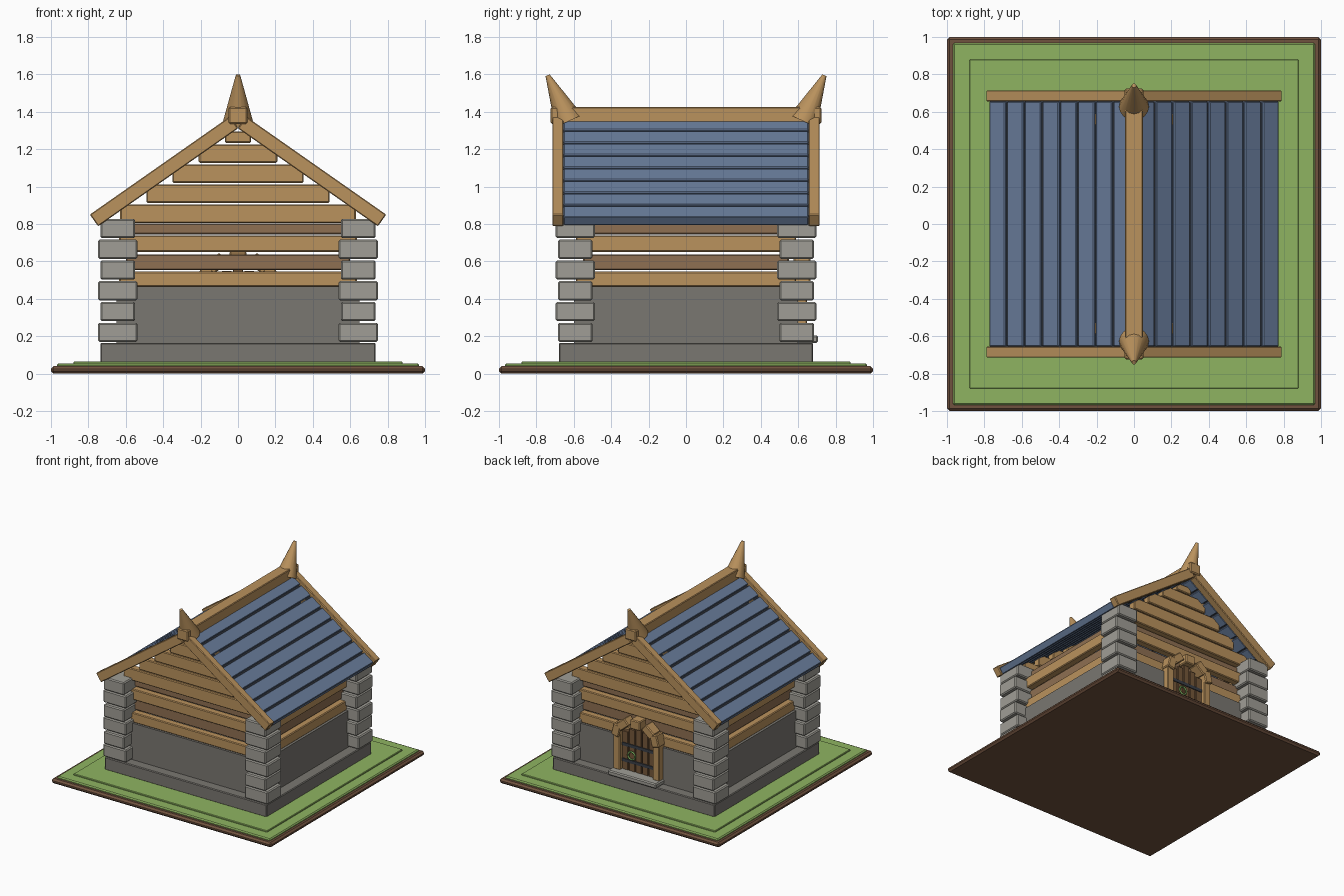
import bpy, bmesh, math
from mathutils import Matrix, Vector

cube = bpy.data.objects.get("Cube")
if cube:
    bpy.data.objects.remove(cube, do_unlink=True)


def material(name, r, g, b):
    m = bpy.data.materials.new(name)
    m.use_nodes = True
    lin = [((c / 255 + 0.055) / 1.055) ** 2.4 for c in (r, g, b)] + [1]
    m.diffuse_color = lin
    for n in m.node_tree.nodes:
        if n.type == 'BSDF_PRINCIPLED':
            n.inputs["Base Color"].default_value = lin
    return m


LIGHT_WOOD = material("light wood", 186, 146, 93)
DARK_WOOD = material("dark wood", 143, 112, 82)
DOOR_WOOD = material("door wood", 118, 88, 58)
PALE_STONE = material("pale stone", 160, 158, 150)
GREY_STONE = material("grey stone", 122, 119, 113)
GRASS = material("grass green", 143, 180, 97)
EARTH = material("earth brown", 112, 82, 62)
ROOF = material("roof blue", 106, 126, 157)
IRON = material("dark iron", 58, 62, 70)
RING = material("ring green", 125, 175, 95)


def add(name, bm, mat, bevel=0.0):
    bmesh.ops.recalc_face_normals(bm, faces=bm.faces)
    me = bpy.data.meshes.new(name)
    bm.to_mesh(me)
    bm.free()
    me.materials.append(mat)
    ob = bpy.data.objects.new(name, me)
    bpy.context.collection.objects.link(ob)
    if bevel:
        mod = ob.modifiers.new("Bevel", 'BEVEL')
        mod.width = bevel
        mod.segments = 1
    return ob


def box(name, x, y, z, mat, bevel=0.0, turn=0.0):
    """Box from (low, high) ranges, turned about its own y axis."""
    bm = bmesh.new()
    mid = Vector([(a + b) / 2 for a, b in (x, y, z)])
    size = [b - a for a, b in (x, y, z)]
    mat4 = Matrix.Translation(mid) @ Matrix.Rotation(turn, 4, 'Y') @ Matrix.Diagonal((*size, 1))
    bmesh.ops.create_cube(bm, size=1, matrix=mat4)
    return add(name, bm, mat, bevel)


def slab(name, hx, hy, z, mat, bevel=0.0):
    return box(name, (-hx, hx), (-hy, hy), z, mat, bevel)


PITCH = math.radians(35)
APEX = 1.405


def slope_board(name, side, d, off, y, mat, bevel=0.0):
    """Board lying on the roof slope: d runs down from the ridge, off is along the normal."""
    c, s = math.cos(PITCH), math.sin(PITCH)
    bm = bmesh.new()
    ring = [(d[0], off[0]), (d[1], off[0]), (d[1], off[1]), (d[0], off[1])]
    pts = [(side * (a * c + o * s), APEX - a * s + o * c) for a, o in ring]
    face = bm.faces.new([bm.verts.new((px, y[0], pz)) for px, pz in pts])
    ext = bmesh.ops.extrude_face_region(bm, geom=[face])
    bmesh.ops.translate(bm, vec=(0, y[1] - y[0], 0),
                        verts=[v for v in ext["geom"] if isinstance(v, bmesh.types.BMVert)])
    return add(name, bm, mat, bevel)


# Ground
slab("earth_base", 1, 1, (0, 0.04), EARTH, 0.014)
slab("grass", 0.968, 0.968, (0.03, 0.054), GRASS, 0.008)
slab("grass_plateau", 0.88, 0.88, (0.05, 0.065), GRASS, 0.004)

# Stone footing and lower wall
slab("foundation", 0.735, 0.68, (0.06, 0.165), GREY_STONE, 0.006)
slab("stone_wall", 0.65, 0.6, (0.16, 0.465), GREY_STONE)

# Corner stones, alternating long and short
for sx in (-1, 1):
    for sy in (-1, 1):
        for i in range(6):
            hx, hy = (0.105, 0.093) if i % 2 == 0 else (0.093, 0.105)
            cx, cy, z = sx * 0.643, sy * 0.592, 0.17 + i * 0.111
            box("corner_stone", (cx - hx, cx + hx), (cy - hy, cy + hy),
                (z, z + 0.102), PALE_STONE, 0.008)

# Timber courses on all four walls
courses = [(0.465, 0.545, 0), (0.553, 0.638, 1), (0.651, 0.738, 0), (0.745, 0.803, 1)]
for low, high, dark in courses:
    hx, hy = (0.6, 0.55) if dark else (0.635, 0.588)
    wood = DARK_WOOD if dark else LIGHT_WOOD
    for s in (-1, 1):
        ys = sorted((s * hy, s * (hy - 0.06)))
        xs = sorted((s * hx, s * (hx - 0.06)))
        box("gable_wall_log", (-hx, hx), ys, (low, high), wood, 0.006)
        box("side_wall_log", xs, (-hy, hy), (low, high), wood, 0.006)

# Stepped gable boards
for s in (-1, 1):
    for i in range(5):
        z = 0.806 + i * 0.107
        top = z + (0.099 if i < 4 else 0.06)
        hx = 0.63 - i * 0.14
        box("gable_board", (-hx, hx), sorted((s * 0.588, s * 0.528)), (z, top), LIGHT_WOOD, 0.006)

# Roof planks, backing sheet and barge boards
for side in (-1, 1):
    for i in range(8):
        d = 0.032 + i * 0.116
        slope_board("roof_plank", side, (max(d + 0.012, 0.054), d + 0.116),
                    (-0.075, -0.02), (-0.655, 0.655), ROOF, 0.005)
    slope_board("roof_backing", side, (0.05, 0.95), (-0.055, -0.035), (-0.65, 0.65), IRON)
    for s in (-1, 1):
        slope_board("barge_board", side, (0.053, 0.967), (-0.077, 0),
                    sorted((s * 0.655, s * 0.715)), LIGHT_WOOD, 0.005)

# Ridge beam, end blocks and horns
box("ridge_beam", (-0.048, 0.048), (-0.69, 0.69), (1.34, 1.425), LIGHT_WOOD, 0.005)
for s in (-1, 1):
    box("ridge_end_block", (-0.05, 0.05), sorted((s * 0.65, s * 0.724)),
        (1.335, 1.425), LIGHT_WOOD, 0.008)
    base, tip = Vector((0, s * 0.627, 1.35)), Vector((0, s * 0.74, 1.595))
    axis = tip - base
    bm = bmesh.new()
    bmesh.ops.create_cone(bm, cap_ends=True, segments=16, radius1=0.08, radius2=0.012,
                          depth=axis.length, matrix=Matrix.Translation((base + tip) / 2)
                          @ axis.to_track_quat('Z', 'Y').to_matrix().to_4x4())
    horn = add("ridge_horn", bm, LIGHT_WOOD)
    bpy.ops.object.select_all(action='DESELECT')
    horn.select_set(True)
    bpy.context.view_layer.objects.active = horn
    bpy.ops.object.shade_smooth_by_angle(angle=math.radians(40))

# Doorway at the back
box("doorstep", (-0.22, 0.22), (0.58, 0.705), (0.165, 0.205), PALE_STONE, 0.008)
for i in range(5):
    x = -0.15 + i * 0.06
    top = 0.58 - 0.03 * abs(i - 2)
    box("door_plank", (x + 0.003, x + 0.057), (0.575, 0.618), (0.2, top), DOOR_WOOD, 0.004)
for z in (0.27, 0.40):
    box("door_strap", (-0.145, 0.145), (0.616, 0.625), (z, z + 0.025), IRON)
for s in (-1, 1):
    box("door_post", sorted((s * 0.148, s * 0.21)), (0.575, 0.648), (0.2, 0.53), LIGHT_WOOD, 0.006)

# Arch of blocks over the door
for deg in (14, 50, 90, 130, 166):
    a = math.radians(deg)
    cx, cz = 0.18 * math.cos(a), 0.5 + 0.115 * math.sin(a)
    w, h = (0.045, 0.038) if deg == 90 else (0.05, 0.034)
    box("arch_block", (cx - w, cx + w), (0.575, 0.665), (cz - h, cz + h),
        LIGHT_WOOD, 0.007, turn=math.pi / 2 - a)

# Ring handle
bpy.ops.mesh.primitive_torus_add(major_segments=20, minor_segments=8, major_radius=0.032,
                                 minor_radius=0.007, location=(0.05, 0.635, 0.34),
                                 rotation=(math.pi / 2, 0, 0))
handle = bpy.context.object
handle.name = "door_ring"
handle.data.materials.append(RING)
bpy.ops.object.shade_smooth()
